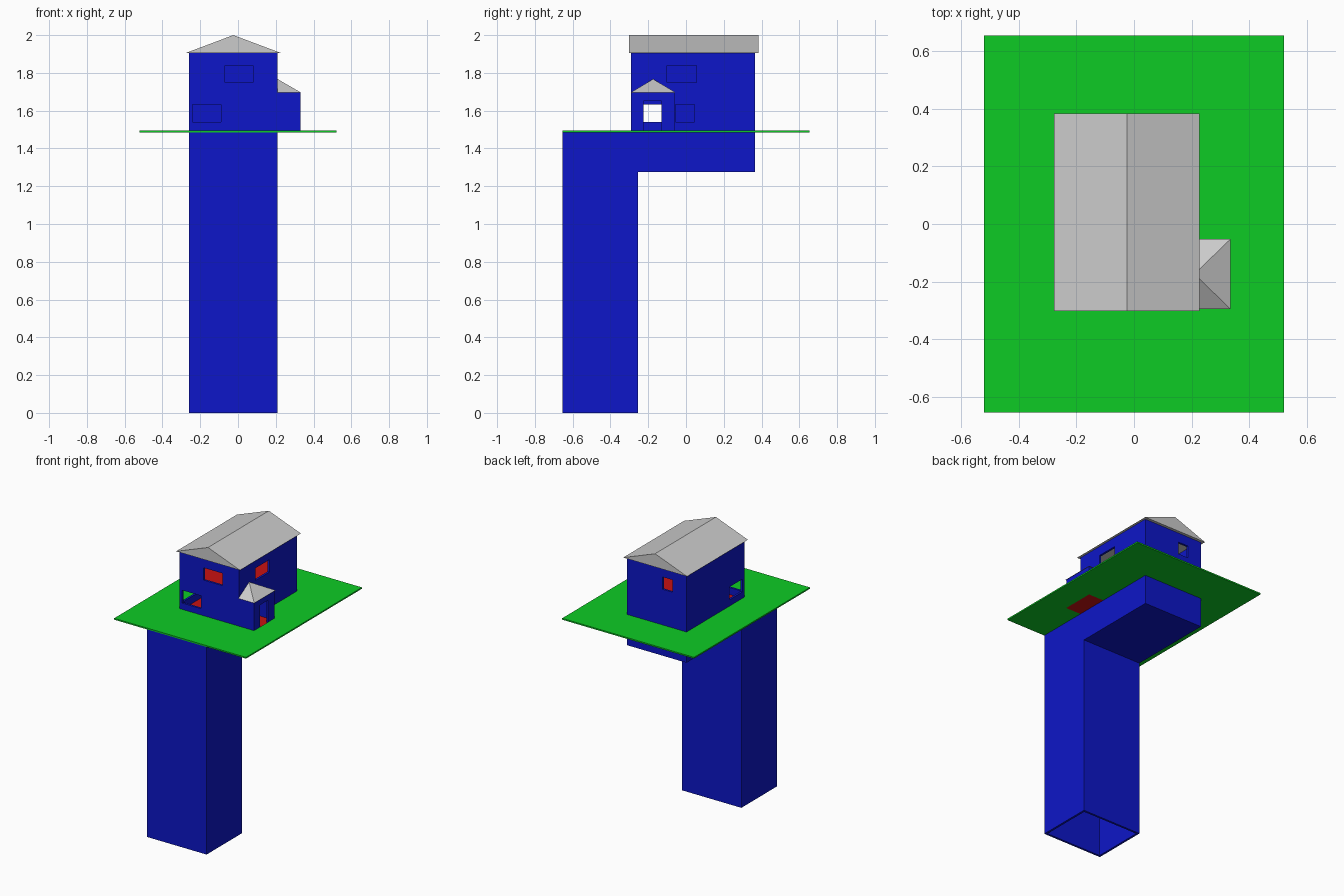
import bpy, bmesh

if "Cube" in bpy.data.objects:
    bpy.data.objects.remove(bpy.data.objects["Cube"])

T = 0.015               # wall thickness
G = 1.485               # underside of lawn


def paint(name, rgb):
    m = bpy.data.materials.new(name)
    m.diffuse_color = (*rgb, 1)
    m.use_nodes = True
    m.node_tree.nodes["Principled BSDF"].inputs["Base Color"].default_value = m.diffuse_color
    return m


BLUE = paint("blue_wall", (0.004, 0.008, 0.58))
GREEN = paint("green_grass", (0.004, 0.6, 0.018))
RED = paint("red_floor", (0.58, 0.006, 0.006))


def finish(name, bm, mat):
    bmesh.ops.recalc_face_normals(bm, faces=bm.faces[:])
    me = bpy.data.meshes.new(name)
    bm.to_mesh(me)
    bm.free()
    ob = bpy.data.objects.new(name, me)
    bpy.context.collection.objects.link(ob)
    if mat:
        me.materials.append(mat)
    return ob


def prism(name, pts, axis, a, b, mat=None):
    """Extrude a profile from a to b; axis 0: (y,z) profile, axis 1: (x,z) profile."""
    bm = bmesh.new()
    place = (lambda p: (a, p[0], p[1])) if axis == 0 else (lambda p: (p[0], a, p[1]))
    face = bm.faces.new([bm.verts.new(place(p)) for p in pts])
    ext = bmesh.ops.extrude_face_region(bm, geom=[face])["geom"]
    shift = (b - a, 0, 0) if axis == 0 else (0, b - a, 0)
    bmesh.ops.translate(bm, vec=shift, verts=[v for v in ext if isinstance(v, bmesh.types.BMVert)])
    return finish(name, bm, mat)


def box(name, x, y, z, mat=None):
    return prism(name, [(y[0], z[0]), (y[1], z[0]), (y[1], z[1]), (y[0], z[1])], 0, x[0], x[1], mat)


def cut(ob, cutters):
    """Subtract each cutter, bake the result and remove the cutters."""
    for c in cutters:
        c.hide_render = True
        m = ob.modifiers.new("cut", 'BOOLEAN')
        m.operation, m.solver, m.object = 'DIFFERENCE', 'EXACT', c
    bpy.context.view_layer.update()
    dg = bpy.context.evaluated_depsgraph_get()
    me = bpy.data.meshes.new_from_object(ob.evaluated_get(dg))
    ob.modifiers.clear()
    ob.data = me
    if not me.materials:
        me.materials.append(BLUE)
    for c in cutters:
        bpy.data.objects.remove(c)


X0, X1, Y0, Y1 = -0.26, 0.21, -0.29, 0.365      # house footprint
PX, PY = 0.33, -0.06                            # porch far corner
EAVE = 1.905

# Hollow L-shaped shaft below the lawn, open at the bottom and top
shaft = prism("shaft", [(-0.655, 0), (-0.255, 0), (-0.255, 1.275), (Y1, 1.275), (Y1, G), (-0.655, G)],
              0, X0, X1, BLUE)
cut(shaft, [prism("shaft_void", [(-0.655 + T, -0.1), (-0.255 - T, -0.1), (-0.255 - T, 1.275 + T),
                                 (Y1 - T, 1.275 + T), (Y1 - T, 1.6), (-0.655 + T, 1.6)],
                  0, X0 + T, X1 - T)])

# Lawn with the building footprint left out
lawn = box("lawn", (-0.522, 0.522), (-0.655, 0.655), (G, G + 0.01), GREEN)
cut(lawn, [box("house_gap", (X0, X1), (Y0, Y1), (1.4, 1.6)),
           box("porch_gap", (X1 - 0.05, PX), (Y0, PY), (1.4, 1.6))])

# Floors
box("ground_floor", (X0, X1), (Y0, Y1), (G, G + 0.005), RED)
box("porch_floor", (X1, PX), (Y0, PY), (G, G + 0.005), RED)
box("upper_floor", (X0 + T, X1 - T), (Y0 + T, Y1 - T), (1.695, 1.705), RED)

# House walls with windows and inner doorway
LOW, HIGH = (1.54, 1.632), (1.75, 1.838)
DOOR_Y, DOOR_Z = (-0.225, -0.13), (1.4, 1.652)
front, back = (Y0 - 0.05, Y0 + 0.05), (Y1 - 0.05, Y1 + 0.05)
left, right = (X0 - 0.05, X0 + 0.05), (X1 - 0.05, X1 + 0.05)
walls = box("house_walls", (X0, X1), (Y0, Y1), (G + 0.005, EAVE), BLUE)
openings = [((X0 + T, X1 - T), (Y0 + T, Y1 - T), (1.4, 2.1)),
            ((-0.24, -0.09), front, LOW),
            ((-0.07, 0.08), front, HIGH),
            ((-0.15, -0.07), back, HIGH),
            (left, (-0.27, -0.12), LOW),
            (right, (-0.10, 0.055), HIGH),
            (right, (-0.055, 0.045), LOW),
            (right, DOOR_Y, DOOR_Z)]
cut(walls, [box("opening", *o) for o in openings])

# Porch walls with outer doorway
porch = box("porch_walls", (X1, PX), (Y0, PY), (G + 0.005, 1.695), BLUE)
cut(porch, [box("porch_void", (X1 - 0.1, PX - T), (Y0 + T, PY - T), (1.4, 1.8)),
            box("porch_door", (PX - 0.05, PX + 0.05), DOOR_Y, DOOR_Z)])

# Gable roof
prism("main_roof", [(-0.278, EAVE), (0.228, EAVE), (-0.025, 2.0)], 1, -0.303, 0.385)

# Half-pyramid porch roof leaning on the wall
bm = bmesh.new()
vs = [bm.verts.new(p) for p in [(X1, -0.295, 1.695), (0.335, -0.295, 1.695), (0.335, -0.053, 1.695),
                                (X1, -0.053, 1.695), (X1, -0.174, 1.767)]]
bmesh.ops.convex_hull(bm, input=vs)
bmesh.ops.dissolve_limit(bm, angle_limit=0.01, verts=bm.verts[:], edges=bm.edges[:])
finish("porch_roof", bm, None)
